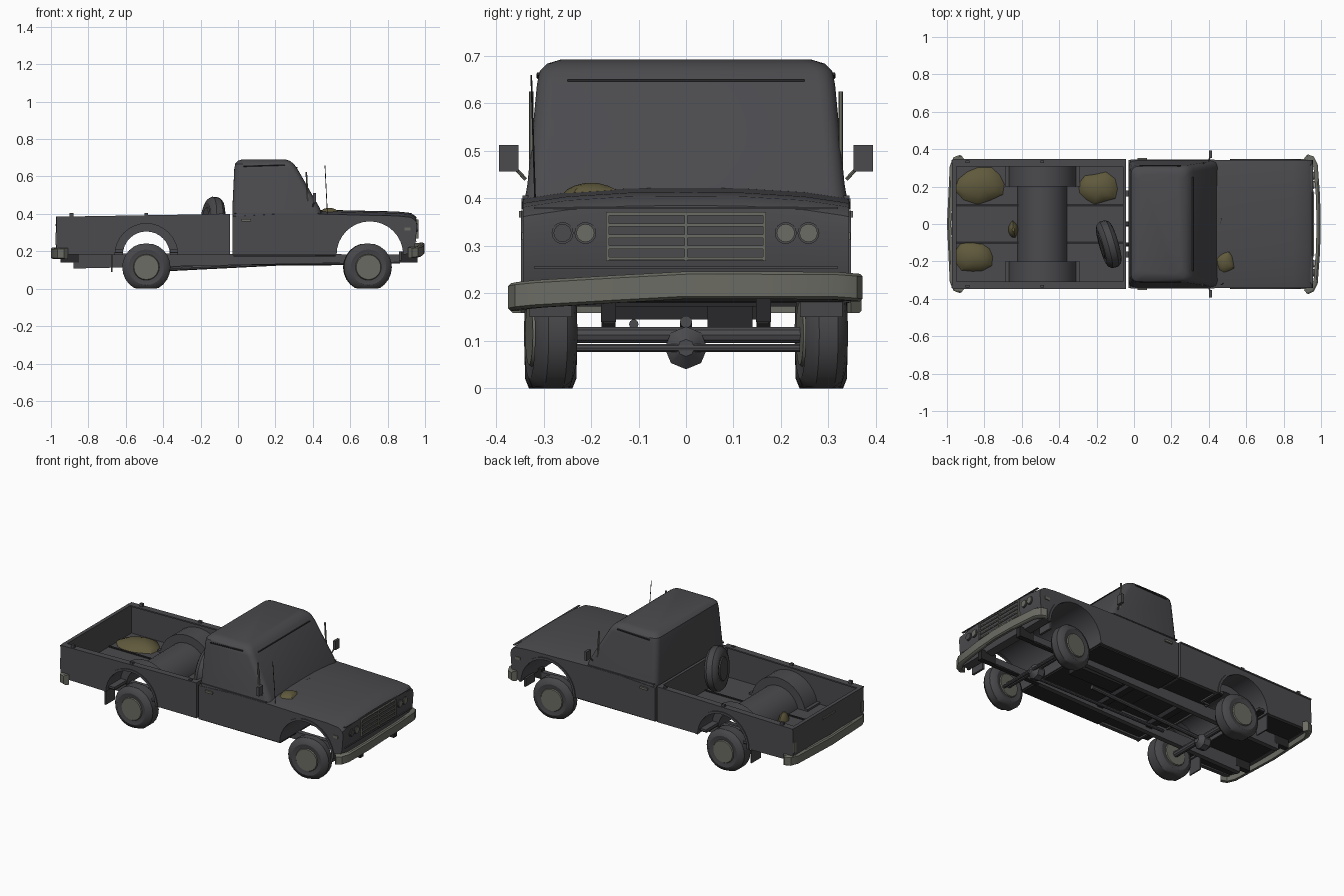
import bpy, bmesh, math, random
from mathutils import Matrix, Vector

if "Cube" in bpy.data.objects:
    bpy.data.objects.remove(bpy.data.objects["Cube"])
random.seed(4)

def material(name, c):
    m = bpy.data.materials.new(name)
    m.diffuse_color = (*c, 1)
    m.use_nodes = True
    m.node_tree.nodes["Principled BSDF"].inputs["Base Color"].default_value = m.diffuse_color
    return m
BODY = material("charcoal paint", (0.07, 0.07, 0.077))
TYRE = material("tyre rubber", (0.063, 0.063, 0.068))
DARK = material("dark underside", (0.022, 0.022, 0.024))
METAL = material("dull metal", (0.15, 0.15, 0.128))
MOSS = material("dry moss", (0.115, 0.1, 0.045))

def loft(name, rings, mat, matrix=None, smooth=True, caps=True):
    """Skin a list of equal-length point rings."""
    bm = bmesh.new()
    rs = [[bm.verts.new(p) for p in r] for r in rings]
    n = len(rs[0])
    for a, b in zip(rs, rs[1:]):
        for i in range(n):
            bm.faces.new((a[i], a[(i + 1) % n], b[(i + 1) % n], b[i]))
    if caps:
        bm.faces.new(rs[0])
        bm.faces.new(rs[-1])
    if matrix:
        bm.transform(matrix)
    bmesh.ops.recalc_face_normals(bm, faces=bm.faces)
    me = bpy.data.meshes.new(name)
    bm.to_mesh(me)
    bm.free()
    me.materials.append(mat)
    ob = bpy.data.objects.new(name, me)
    bpy.context.collection.objects.link(ob)
    if smooth:
        bpy.ops.object.select_all(action='DESELECT')
        ob.select_set(True)
        bpy.context.view_layer.objects.active = ob
        bpy.ops.object.shade_smooth_by_angle(angle=math.radians(32))
    return ob

def prism(name, pts, y0, y1, mat):
    return loft(name, [[(x, y, z) for x, z in pts] for y in (y0, y1)], mat)

def box(name, x0, x1, y0, y1, z0, z1, mat):
    return loft(name, [[(x0, y0, z), (x1, y0, z), (x1, y1, z), (x0, y1, z)] for z in (z0, z1)], mat, smooth=False)

def lathe(name, prof, mat, matrix, n=20):
    """Profile of (offset, radius) spun about local y."""
    return loft(name, [[(r * math.cos(2 * math.pi * i / n), y, r * math.sin(2 * math.pi * i / n))
                        for i in range(n)] for y, r in prof], mat, matrix)

def rod(name, a, b, r, mat, n=10):
    a, b = Vector(a), Vector(b)
    q = (b - a).to_track_quat('Y', 'Z').to_matrix().to_4x4()
    return lathe(name, [(0, r), ((b - a).length, r)], mat, Matrix.Translation(a) @ q, n)

def arc(cx, cz, r, n=16, flip=False):
    p = [(cx + r * math.cos(math.pi * i / n), cz + r * math.sin(math.pi * i / n)) for i in range(n + 1)]
    return p[::-1] if flip else p

RX, FX = -0.49, 0.705   # arch centres

# cab lower body and hood, one profile with crowned top
prof = ([(-0.03, 0.18)] + arc(FX, 0.182, 0.18, flip=True) +
        [(0.93, 0.19), (0.95, 0.25), (0.957, 0.34), (0.952, 0.385), (0.925, 0.405),
         (0.85, 0.413), (0.45, 0.422), (0.2, 0.422), (-0.03, 0.41)])
def drop(z, y):
    return z - 0.024 * (abs(y) / 0.345) ** 3 if z > 0.38 else z
rings = [[(x, y, drop(z, y)) for x, z in prof]
         for y in (-0.343, -0.33, -0.25, -0.12, 0, 0.12, 0.25, 0.33, 0.343)]
loft("cab_lower_body_and_hood", rings, BODY)

# cab upper: stacked rounded rectangles
def rounded(x0, x1, w, z, r=0.035, k=4):
    pts = []
    for cx, cy, a0 in ((x1 - r, w - r, 0), (x0 + r, w - r, 90), (x0 + r, -w + r, 180), (x1 - r, -w + r, 270)):
        for i in range(k + 1):
            a = math.radians(a0 + 90 * i / k)
            pts.append((cx + r * math.cos(a), cy + r * math.sin(a), z))
    return pts
loft("cab_upper", [rounded(-0.03, 0.452, 0.342, 0.385), rounded(-0.03, 0.438, 0.334, 0.43),
                   rounded(-0.02, 0.318, 0.314, 0.64), rounded(-0.015, 0.298, 0.308, 0.668),
                   rounded(0.0, 0.277, 0.292, 0.684), rounded(0.025, 0.25, 0.265, 0.692)], BODY)
box("windshield_top_trim", 0.29, 0.318, -0.25, 0.25, 0.646, 0.65, DARK)

# bed side panels, inner tubs
for s, side in ((1, "left"), (-1, "right")):
    panel = ([(-0.97, 0.185)] + arc(RX, 0.18, 0.17, flip=True) +
             [(-0.042, 0.18), (-0.042, 0.4), (-0.97, 0.385)])
    prism("bed_side_" + side, panel, s * 0.32, s * 0.343, BODY)
    prism("bed_rail_" + side, [(-0.97, 0.385), (-0.042, 0.4), (-0.042, 0.392), (-0.97, 0.377)], s * 0.308, s * 0.347, BODY)
    for x in (-0.9, -0.5, -0.1):
        box("rail_post_" + side, x, x + 0.02, s * 0.325, s * 0.34, 0.385, 0.405, BODY)
    tub = arc(RX, 0.18, 0.185) + arc(RX, 0.18, 0.17, flip=True)
    prism("wheel_tub_" + side, tub, s * 0.2, s * 0.33, BODY)
    wall = arc(RX, 0.18, 0.185) + arc(RX, 0.18, 0.126, flip=True)
    prism("wheel_tub_wall_" + side, wall, s * 0.2, s * 0.206, BODY)
    box("tub_flange_" + side, -0.69, -0.655, s * 0.2, s * 0.33, 0.2, 0.222, BODY)
    box("tub_flange_front_" + side, -0.325, -0.29, s * 0.2, s * 0.33, 0.2, 0.222, BODY)
    # arch lips
    for cx, cz, r in ((RX, 0.18, 0.17), (FX, 0.182, 0.18)):
        prism("arch_lip_" + side, arc(cx, cz, r + 0.012) + arc(cx, cz, r - 0.002, flip=True), s * 0.33, s * 0.348, BODY)
    # side trim
    box("belt_trim_" + side, -0.02, 0.43, s * 0.33, s * 0.344, 0.4, 0.406, BODY)
    rod("drip_rail_" + side, (0.03, s * 0.311, 0.655), (0.25, s * 0.311, 0.662), 0.004, DARK, 6)
    box("door_handle_" + side, 0.02, 0.07, s * 0.34, s * 0.352, 0.36, 0.373, METAL)
    box("side_marker_" + side, 0.89, 0.922, s * 0.335, s * 0.347, 0.312, 0.328, METAL)
    box("tail_light_" + side, -0.975, -0.968, s * 0.318, s * 0.342, 0.235, 0.3, METAL)
    rod("vent_window_bar_" + side, (0.375, s * 0.326, 0.45), (0.365, s * 0.326, 0.625), 0.005, METAL, 6)
    # mirrors
    rod("mirror_arm_" + side, (0.4, s * 0.338, 0.44), (0.41, s * 0.37, 0.475), 0.004, METAL, 6)
    box("mirror_" + side, 0.402, 0.418, s * 0.353, s * 0.394, 0.457, 0.512, BODY)
    # mud flaps
    box("rear_mud_flap_" + side, -0.678, -0.67, s * 0.24, s * 0.33, 0.09, 0.2, TYRE)
    box("front_mud_flap_" + side, 0.862, 0.875, s * 0.24, s * 0.33, 0.15, 0.2, TYRE)
    # frame rail, slightly higher at the front
    prism("frame_rail_" + side, [(-0.88, 0.108), (0.87, 0.145), (0.87, 0.183), (-0.88, 0.19)], s * 0.148, s * 0.178, BODY)
    for px in (RX, FX):
        box("spring_" + side, px - 0.16, px + 0.16, s * 0.15, s * 0.175, 0.135, 0.15, DARK)
    for bx in (0.86, -0.95):
        box("bumper_bracket_" + side, bx, bx + 0.1, s * 0.147, s * 0.179, 0.14, 0.2, DARK)

# bed hump, floor, end walls
prism("bed_hump", arc(RX, 0.18, 0.136) + arc(RX, 0.18, 0.126, flip=True), -0.2, 0.2, BODY)
for n, x0, x1 in (("rear", -0.96, RX - 0.126), ("front", RX + 0.126, -0.045)):
    box("bed_floor_" + n, x0, x1, -0.325, 0.325, 0.197, 0.21, BODY)
    box("bed_underside_" + n, x0, x1, -0.318, 0.318, 0.19, 0.197, DARK)
    for y in (-0.1, 0.1):
        box("floor_strip_" + n, x0, x1, y - 0.006, y + 0.006, 0.21, 0.215, DARK)
box("tailgate", -0.972, -0.95, -0.325, 0.325, 0.19, 0.385, BODY)
box("tailgate_handle", -0.977, -0.97, -0.06, 0.06, 0.335, 0.345, METAL)
box("bed_front_wall", -0.06, -0.042, -0.325, 0.325, 0.19, 0.4, BODY)
box("cab_underside", -0.025, 0.52, -0.33, 0.33, 0.172, 0.181, DARK)
for x in (-0.25, 0.1):
    box("cross_member", x, x + 0.04, -0.16, 0.16, 0.145, 0.175, DARK)

# wheels and axles
def wheel(name, matrix, w, rim):
    """Tyre of half width w with a hub disc on both faces."""
    t = lathe(name + "_tyre", [(-w + .005, 0.07), (-w, 0.095), (-w + .008, 0.116), (-w + .025, 0.129),
              (w - .025, 0.129), (w - .008, 0.116), (w, 0.095), (w - .005, 0.07)], TYRE, matrix, 24)
    lathe(name + "_hub", [(-w - .001, 0.066), (-w + .007, 0.071), (w - .007, 0.071), (w + .001, 0.066)], rim, matrix, 20)
    return t
for x, n, w, yaw in ((RX, "rear", 0.054, 0), (0.692, "front", 0.045, 7)):
    for s, side in ((1, "left"), (-1, "right")):
        m = Matrix.Translation((x, s * 0.285, 0.115)) @ Matrix.Rotation(math.radians(yaw), 4, 'Z')
        t = wheel(n + "_" + side, m, w, METAL)
        for v in t.data.vertices:      # weight flattens the tread
            v.co.z = min(max(v.co.z, 0.0), 0.241)
    rod(n + "_axle", (x, -0.25, 0.112), (x, 0.25, 0.112), 0.018, BODY)
    lathe(n + "_differential", [(-0.045, 0.018), (-0.02, 0.045), (0.02, 0.045), (0.045, 0.018)], BODY,
          Matrix.Translation((x, 0, 0.085)) @ Matrix.Rotation(math.pi / 2, 4, 'Z'), 8)
rod("steering_rod", (0.73, -0.24, 0.085), (0.73, 0.24, 0.085), 0.009, BODY)
rod("drive_shaft", (RX, 0, 0.1), (0.3, 0, 0.14), 0.013, BODY)
rod("exhaust_pipe", (-0.3, -0.11, 0.135), (0.6, -0.11, 0.135), 0.01, BODY)
box("gearbox", 0.2, 0.5, 0.045, 0.14, 0.125, 0.178, DARK)

# spare wheel leaning in the bed
wheel("spare", Matrix.Translation((-0.135, -0.108, 0.362)) @ Matrix.Rotation(math.radians(106), 4, 'Z')
      @ Matrix.Rotation(math.radians(6), 4, 'X'), 0.042, TYRE)

# bumpers: swept section, front one bent down on one side
def bumper(name, path, h):
    rings = []
    for x, y, z in path:
        d, yi = (-1 if x > 0 else 1), y * 0.94
        rings.append([(x, y, z - h * .8), (x, y, z + h * .8), (x + d * .008, y * .985, z + h),
                      (x + d * .022, yi, z + h), (x + d * .022, yi, z - h), (x + d * .008, y * .985, z - h)])
    loft(name, rings, METAL)
bumper("front_bumper", [(0.93, -0.375, 0.192), (0.962, -0.36, 0.195), (0.982, -0.32, 0.199), (0.995, -0.15, 0.209),
                        (0.998, 0, 0.217), (0.995, 0.15, 0.217), (0.982, 0.32, 0.216), (0.962, 0.36, 0.213),
                        (0.93, 0.372, 0.212)], 0.029)
bumper("rear_bumper", [(-0.93, -0.37, 0.188), (-0.965, -0.357, 0.188), (-0.985, -0.31, 0.188), (-1.0, 0, 0.19),
                       (-0.985, 0.31, 0.188), (-0.965, 0.357, 0.188), (-0.93, 0.37, 0.188)], 0.03)

# grille, bezel lines and lights
box("grille_recess", 0.945, 0.9575, -0.163, 0.163, 0.268, 0.368, BODY)
for i in range(5):
    z = 0.27 + i * 0.0235
    box("grille_bar", 0.95, 0.963, -0.165, 0.165, z, z + 0.007, METAL)
for y in (-0.165, 0, 0.165):
    box("grille_post", 0.95, 0.965, y - 0.003, y + 0.003, 0.268, 0.37, METAL)
for z in (0.252, 0.378):
    box("bezel_line", 0.945, 0.957, -0.32, 0.32, z, z + 0.004, BODY)
for y in (-0.26, -0.212, 0.21, 0.258):
    broken = y == -0.26
    rod("headlight_ring", (0.94, y, 0.327), (0.96, y, 0.327), 0.023, BODY, 16)
    rod("headlight", (0.94, y, 0.327), (0.964, y, 0.327), 0.019, BODY if broken else METAL, 16)

# antenna and wiper
rod("antenna", (0.478, -0.318, 0.4), (0.465, -0.326, 0.66), 0.002, DARK, 6)
rod("wiper", (0.462, 0.0, 0.42), (0.468, 0.03, 0.42), 0.002, DARK, 6)

# moss and dirt piles
def pile(name, x, y, z, rx, ry, h):
    k = [random.uniform(0.82, 1.12) for _ in range(11)]
    ring = lambda f, dz: [(x + rx * f * k[i] * math.cos(i * math.tau / 11),
                           y + ry * f * k[i] * math.sin(i * math.tau / 11), z + dz) for i in range(11)]
    loft(name, [ring(1, 0), ring(0.85, h * 0.4), ring(0.6, h * 0.75), ring(0.25, h)], MOSS)
pile("rear_left_pile", -0.815, 0.213, 0.21, 0.137, 0.105, 0.038)
pile("rear_right_pile", -0.85, -0.175, 0.21, 0.105, 0.09, 0.038)
pile("front_bed_pile", -0.195, 0.19, 0.21, 0.103, 0.09, 0.035)
pile("hump_pile", -0.645, -0.03, 0.21, 0.025, 0.045, 0.05)
pile("hood_pile", 0.488, -0.2, 0.41, 0.052, 0.062, 0.022)
